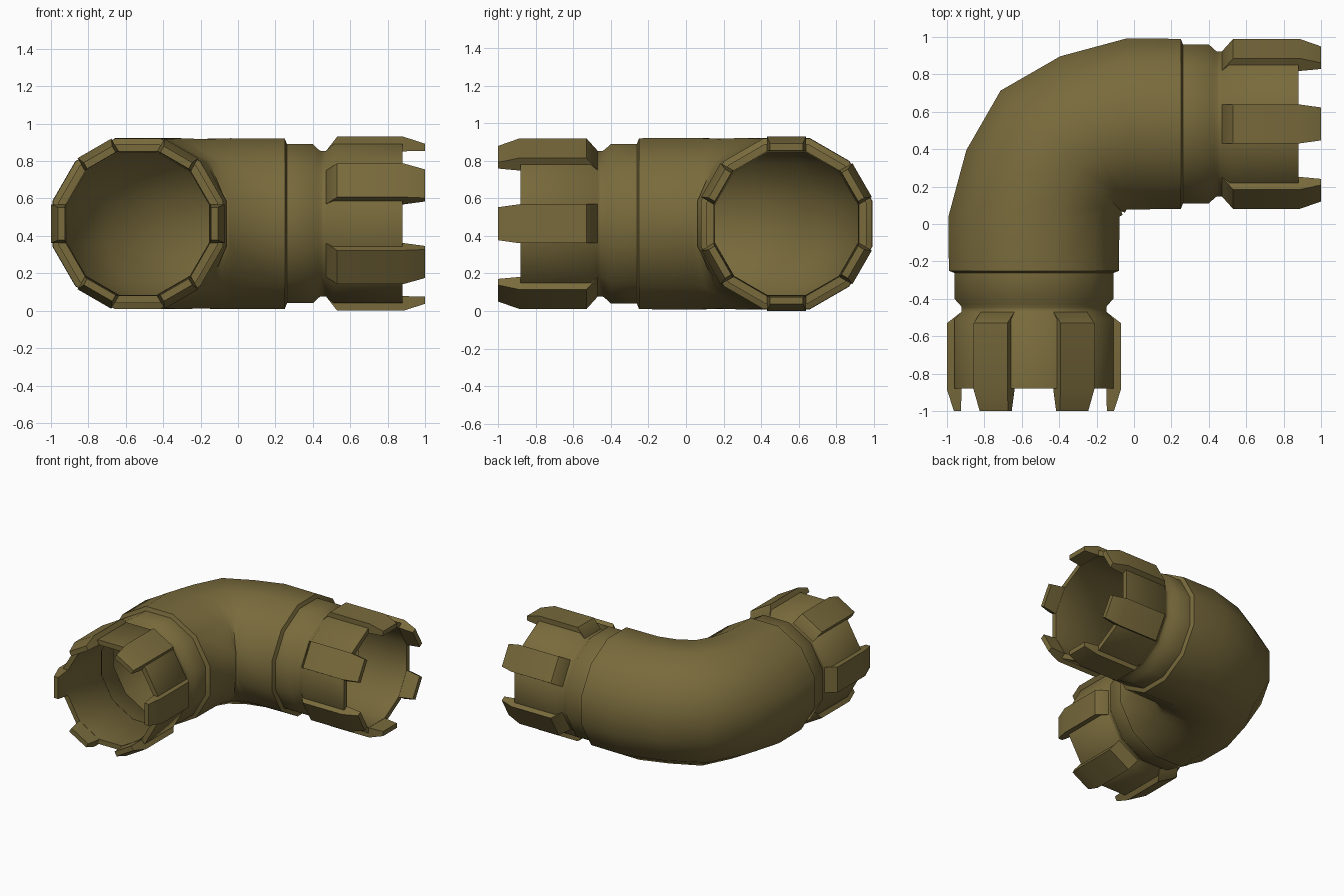
import bpy, bmesh, math
from mathutils import Vector

if "Cube" in bpy.data.objects:
    bpy.data.objects.remove(bpy.data.objects["Cube"])

C = 0.535            # pipe axis offset from the origin
ZC = 0.465           # pipe axis height
BEND = 0.04          # bend pivot is at (-BEND, BEND)
SIDES = 12

mat = bpy.data.materials.new("olive_brown")
mat.diffuse_color = (0.19, 0.145, 0.045, 1)
mat.use_nodes = True
mat.node_tree.nodes["Principled BSDF"].inputs["Base Color"].default_value = mat.diffuse_color


def finish(bm, name):
    bmesh.ops.recalc_face_normals(bm, faces=bm.faces)
    me = bpy.data.meshes.new(name)
    bm.to_mesh(me)
    bm.free()
    me.materials.append(mat)
    ob = bpy.data.objects.new(name, me)
    bpy.context.collection.objects.link(ob)
    bpy.ops.object.select_all(action='DESELECT')
    ob.select_set(True)
    bpy.context.view_layer.objects.active = ob
    bpy.ops.object.shade_smooth_by_angle(angle=math.radians(50))
    return ob


def stations(straight, r_bend):
    """Rings (centre, outward direction, radius) along the whole elbow."""
    out = [(Vector((-C, -s, ZC)), Vector((-1, 0, 0)), r) for s, r in straight]
    for i in range(5):
        a = math.radians(22.5 * i)
        n = Vector((-math.cos(a), math.sin(a), 0))
        R = C - BEND - (0.02 if i % 2 else 0)
        r = r_bend - (0.005 if i % 2 else 0)
        out.append((Vector((-BEND, BEND, ZC)) + n * R, n, r))
    out += [(Vector((s, C, ZC)), Vector((0, 1, 0)), r) for s, r in reversed(straight)]
    return out


# elbow: outer skin with necks and collars, then the bore back again
outer = [(0.88, 0.425), (0.51, 0.425), (0.47, 0.388), (0.44, 0.388),
         (0.40, 0.425), (0.262, 0.425), (0.25, 0.455)]
inner = [(0.88, 0.385), (0.455, 0.38), (0.41, 0.41), (0.25, 0.415), (0.23, 0.44)]
path = stations(outer, 0.457) + stations(inner, 0.44)[::-1]
bm = bmesh.new()
rings = []
for p, n, r in path:
    ring = []
    for k in range(SIDES):
        a = math.radians(15 + 30 * k)
        d = n * math.cos(a) + Vector((0, 0, math.sin(a)))
        ring.append(bm.verts.new(p + d * (r / math.cos(math.radians(15)))))
    rings.append(ring)
for i, ra in enumerate(rings):
    rb = rings[(i + 1) % len(rings)]
    for k in range(SIDES):
        j = (k + 1) % SIDES
        bm.faces.new((ra[k], ra[j], rb[j], rb[k]))
finish(bm, "elbow_pipe")

# gripping tabs: (distance along axis, radius, half width)
TOP = [(0.47, 0.388, 0.104), (0.53, 0.465, 0.104), (0.885, 0.465, 0.104), (1.0, 0.428, 0.088)]
LOW = [(0.47, 0.387, 0.104), (0.53, 0.387, 0.104), (0.885, 0.387, 0.104), (1.0, 0.39, 0.088)]


def tabs(name, origin, axis, side, phase):
    bm = bmesh.new()
    up = Vector((0, 0, 1))
    for k in range(6):
        a = math.radians(phase + 60 * k)
        rad = side * math.cos(a) + up * math.sin(a)
        tan = up * math.cos(a) - side * math.sin(a)
        secs = []
        for (s, r1, w), (_, r0, _) in zip(TOP, LOW):
            secs.append([bm.verts.new(origin + axis * s + rad * r + tan * t)
                         for r, t in ((r1, w), (r1, -w), (r0, -w), (r0, w))])
        for q, p in zip(secs, secs[1:]):
            for i in range(4):
                j = (i + 1) % 4
                bm.faces.new((q[i], q[j], p[j], p[i]))
        bm.faces.new(secs[0])
        bm.faces.new(secs[-1])
    finish(bm, name)


tabs("front_collar_tabs", Vector((-C, 0, ZC)), Vector((0, -1, 0)), Vector((1, 0, 0)), 0)
tabs("right_collar_tabs", Vector((0, C, ZC)), Vector((1, 0, 0)), Vector((0, 1, 0)), 30)
